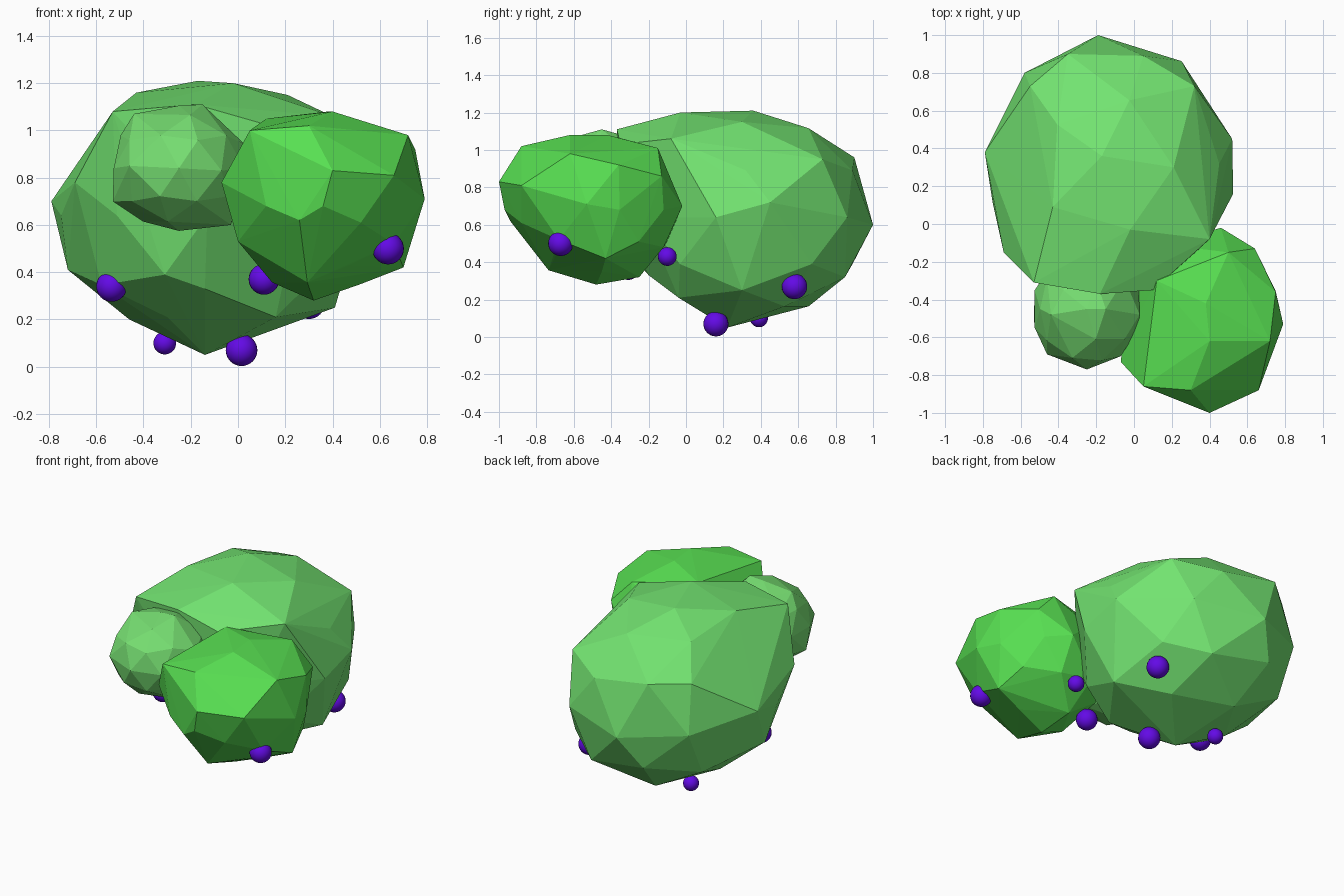
import bpy, bmesh
from mathutils import Vector, Matrix


def material(name, rgb):
    # sRGB 0-255 to linear
    lin = [((c / 255 + 0.055) / 1.055) ** 2.4 if c > 10 else c / 255 / 12.92 for c in rgb]
    m = bpy.data.materials.new(name)
    m.diffuse_color = (*lin, 1)
    return m


def finish(bm, name, mat, smooth=False):
    me = bpy.data.meshes.new(name)
    bm.to_mesh(me)
    bm.free()
    for p in me.polygons:
        p.use_smooth = smooth
    me.materials.append(mat)
    ob = bpy.data.objects.new(name, me)
    bpy.context.collection.objects.link(ob)


def leaf_clump(name, centre, radii, corners, mat):
    """Faceted ball whose nearest corners are pulled to chosen points."""
    bm = bmesh.new()
    bmesh.ops.create_icosphere(bm, subdivisions=2, radius=1)
    c = Vector(centre)
    bm.transform(Matrix.Translation(c) @ Matrix.Diagonal((*radii, 1)))
    free = list(bm.verts)
    for p in corners:
        p = Vector(p)
        v = min(free, key=lambda w: (w.co - p).length)
        v.co = p
        free.remove(v)
    # rewrap so the clump stays convex
    bmesh.ops.delete(bm, geom=bm.edges[:] + bm.faces[:], context='EDGES_FACES')
    res = bmesh.ops.convex_hull(bm, input=bm.verts[:])
    inner = [g for g in res["geom_interior"] if isinstance(g, bmesh.types.BMVert)]
    bmesh.ops.delete(bm, geom=inner, context='VERTS')
    bmesh.ops.recalc_face_normals(bm, faces=bm.faces[:])
    finish(bm, name, mat)


soft_green = material("soft green", (115, 228, 113))
bright_green = material("bright green", (88, 224, 82))
pale_green = material("grey green", (118, 222, 113))
purple = material("berry purple", (99, 10, 230))

# Leaf clumps
leaf_clump("large_leaf_clump", (-0.13, 0.32, 0.64), (0.65, 0.67, 0.56), [
    (-0.14, 0.22, 0.05), (0.41, 0.30, 0.25), (-0.19, 1.0, 0.60), (-0.79, 0.38, 0.70),
    (-0.72, 0.20, 0.41), (-0.69, -0.15, 0.78), (-0.18, -0.37, 1.11), (-0.53, -0.31, 1.08),
    (0.10, -0.35, 1.03), (-0.17, 0.36, 1.21), (-0.02, -0.03, 1.20), (0.32, 0.73, 0.95),
    (-0.58, 0.80, 0.64), (0.40, -0.08, 1.06), (0.52, 0.45, 0.72), (-0.14, -0.20, 0.33),
    (0.10, 0.85, 0.32), (-0.35, 0.90, 0.96), (-0.43, 0.09, 1.16), (0.21, 0.30, 1.15),
    (0.525, 0.16, 0.64), (0.16, -0.04, 0.21), (-0.46, 0.30, 0.20),
    (-0.55, 0.73, 0.95), (-0.30, 0.02, 0.21)], soft_green)

leaf_clump("front_leaf_clump", (0.36, -0.50, 0.68), (0.41, 0.47, 0.38), [
    (0.40, -1.0, 0.83), (0.30, -0.88, 1.02), (0.66, -0.88, 0.81), (0.72, -0.62, 0.98),
    (0.79, -0.53, 0.71), (0.70, -0.43, 0.42), (0.32, -0.48, 0.28), (0.05, -0.86, 1.0),
    (-0.07, -0.73, 0.78), (0.64, -0.13, 0.86), (0.46, -0.02, 0.70), (0.40, -0.62, 1.08),
    (0.38, -0.42, 1.08), (0.12, -0.30, 1.05), (0.50, -0.15, 1.01), (0.30, -0.25, 0.32),
    (0.75, -0.36, 0.92), (0.26, -0.94, 0.62), (0.52, -0.88, 0.61), (0.17, -0.70, 0.44),
    (0.47, -0.70, 0.43), (0.0, -0.66, 0.53), (0.66, -0.68, 0.52), (0.52, -0.45, 0.35)],
    bright_green)

leaf_clump("small_leaf_clump", (-0.25, -0.45, 0.84), (0.29, 0.32, 0.265), [
    (-0.15, -0.45, 1.11), (-0.44, -0.48, 1.07), (-0.53, -0.50, 0.70),
    (-0.03, -0.50, 0.60), (-0.46, -0.69, 0.85), (-0.07, -0.70, 0.83),
    (0.03, -0.48, 0.94)], pale_green)

# Berries half sunk into the clumps
berries = [
    (0.635, -0.67, 0.50, 0.067), (0.015, 0.16, 0.07, 0.067), (-0.31, 0.39, 0.10, 0.048),
    (-0.535, -0.02, 0.34, 0.065), (0.11, -0.31, 0.37, 0.065), (0.30, 0.58, 0.27, 0.068),
    (0.37, -0.10, 0.43, 0.05)]
for i, (x, y, z, r) in enumerate(berries, 1):
    bm = bmesh.new()
    bmesh.ops.create_uvsphere(bm, u_segments=24, v_segments=16, radius=r)
    bm.transform(Matrix.Translation((x, y, z)))
    finish(bm, f"berry_{i}", purple, smooth=True)
